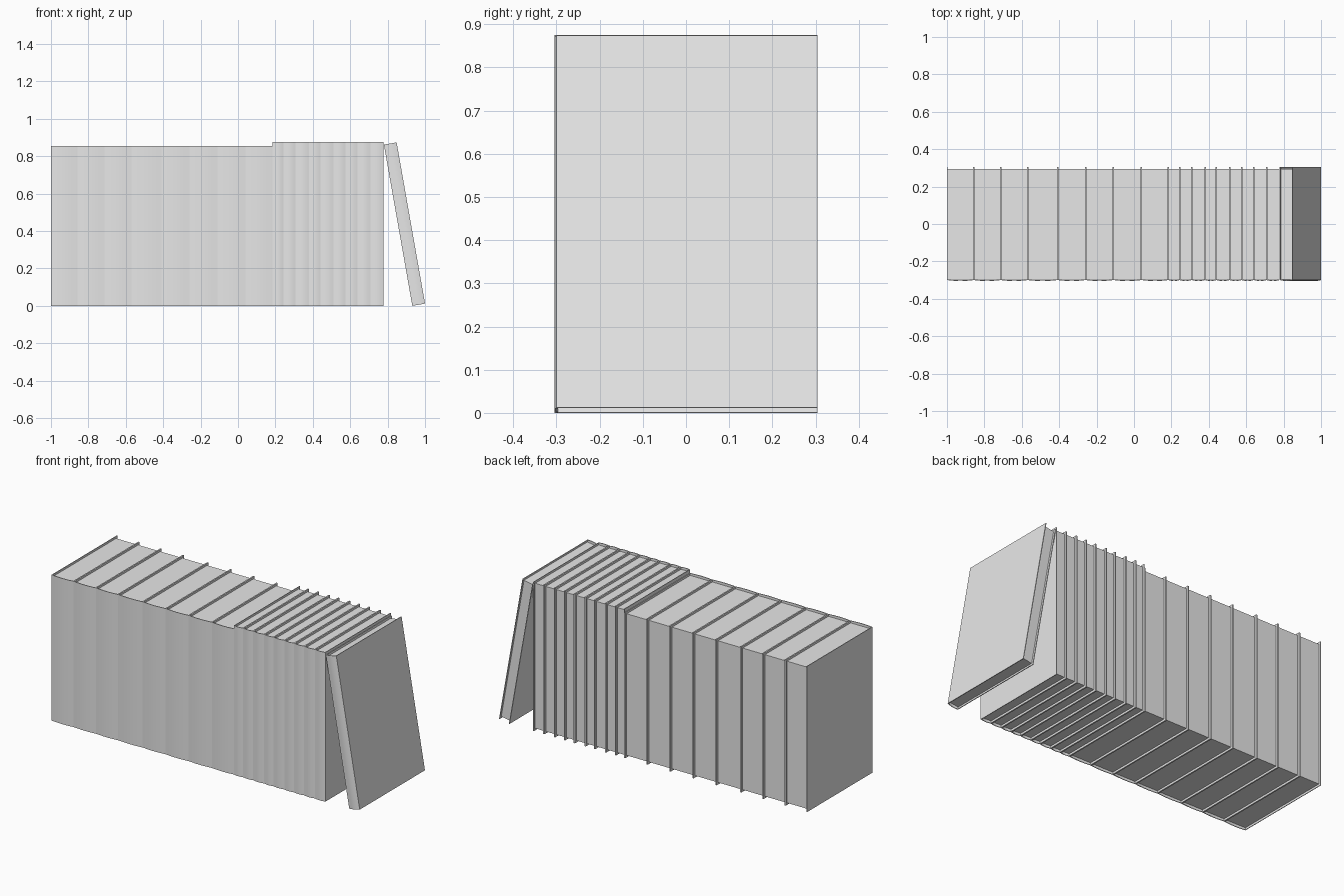
import bpy, bmesh, math

if "Cube" in bpy.data.objects:
    bpy.data.objects.remove(bpy.data.objects["Cube"], do_unlink=True)

grey = bpy.data.materials.new("light grey")
grey.use_nodes = True
grey.diffuse_color = (0.8, 0.8, 0.8, 1)
grey.node_tree.nodes["Principled BSDF"].inputs["Base Color"].default_value = (0.8, 0.8, 0.8, 1)

BACK, FRONT, BULGE = 0.305, -0.3, 0.005   # cover depth and rounding of the spine
BOARD, INSET = 0.004, 0.012               # cover thickness and page recess


def prism(name, outline, z0, z1):
    """Extrude a closed outline in plan upward."""
    bm = bmesh.new()
    face = bm.faces.new([bm.verts.new((x, y, z0)) for x, y in outline])
    ext = bmesh.ops.extrude_face_region(bm, geom=[face])
    top = [v for v in ext["geom"] if isinstance(v, bmesh.types.BMVert)]
    bmesh.ops.translate(bm, verts=top, vec=(0, 0, z1 - z0))
    bmesh.ops.recalc_face_normals(bm, faces=bm.faces)
    mesh = bpy.data.meshes.new(name)
    bm.to_mesh(mesh)
    bm.free()
    mesh.materials.append(grey)
    obj = bpy.data.objects.new(name, mesh)
    bpy.context.collection.objects.link(obj)
    return obj


def spine_arc(x0, x1, y, steps=8):
    """Shallow curve bulging toward the front."""
    return [(x0 + (x1 - x0) * i / steps, y - BULGE * math.sin(math.pi * i / steps))
            for i in range(steps + 1)]


def book(label, x, width, height, tilt=0):
    # Cover: two boards joined by the rounded spine
    outer = [(0, BACK)] + spine_arc(0, width, FRONT) + [(width, BACK)]
    a, b = BOARD, width - BOARD
    inner = [(b, BACK)] + spine_arc(b, a, FRONT + BOARD) + [(a, BACK)]
    cover = prism(label + "_cover", outer + inner, 0, height)
    # Page block, recessed on top, bottom and back
    y0, y1 = FRONT + BOARD, BACK - INSET
    pages = prism(label + "_pages", [(a, y0), (b, y0), (b, y1), (a, y1)], INSET, height - INSET)
    for obj in (cover, pages):
        obj.location.x = x
        obj.rotation_euler.y = tilt
    # Smooth the curved spine, keep corners crisp
    bpy.ops.object.select_all(action="DESELECT")
    cover.select_set(True)
    bpy.context.view_layer.objects.active = cover
    bpy.ops.object.shade_smooth_by_angle(angle=math.radians(30))


# Thick books, then the taller thin books
thick = [-1, -0.857, -0.713, -0.569, -0.409, -0.259, -0.11, 0.04, 0.184]
thin = [0.184, 0.244, 0.308, 0.38, 0.441, 0.511, 0.575, 0.64, 0.709, 0.778]
for kind, edges, height in (("thick_book", thick, 0.855), ("thin_book", thin, 0.875)):
    for i, (x0, x1) in enumerate(zip(edges, edges[1:]), 1):
        book(f"{kind}_{i}", x0, x1 - x0, height)

# Book leaning against the end of the row
book("leaning_book", 0.932, 0.069, 0.875, math.radians(-10))
